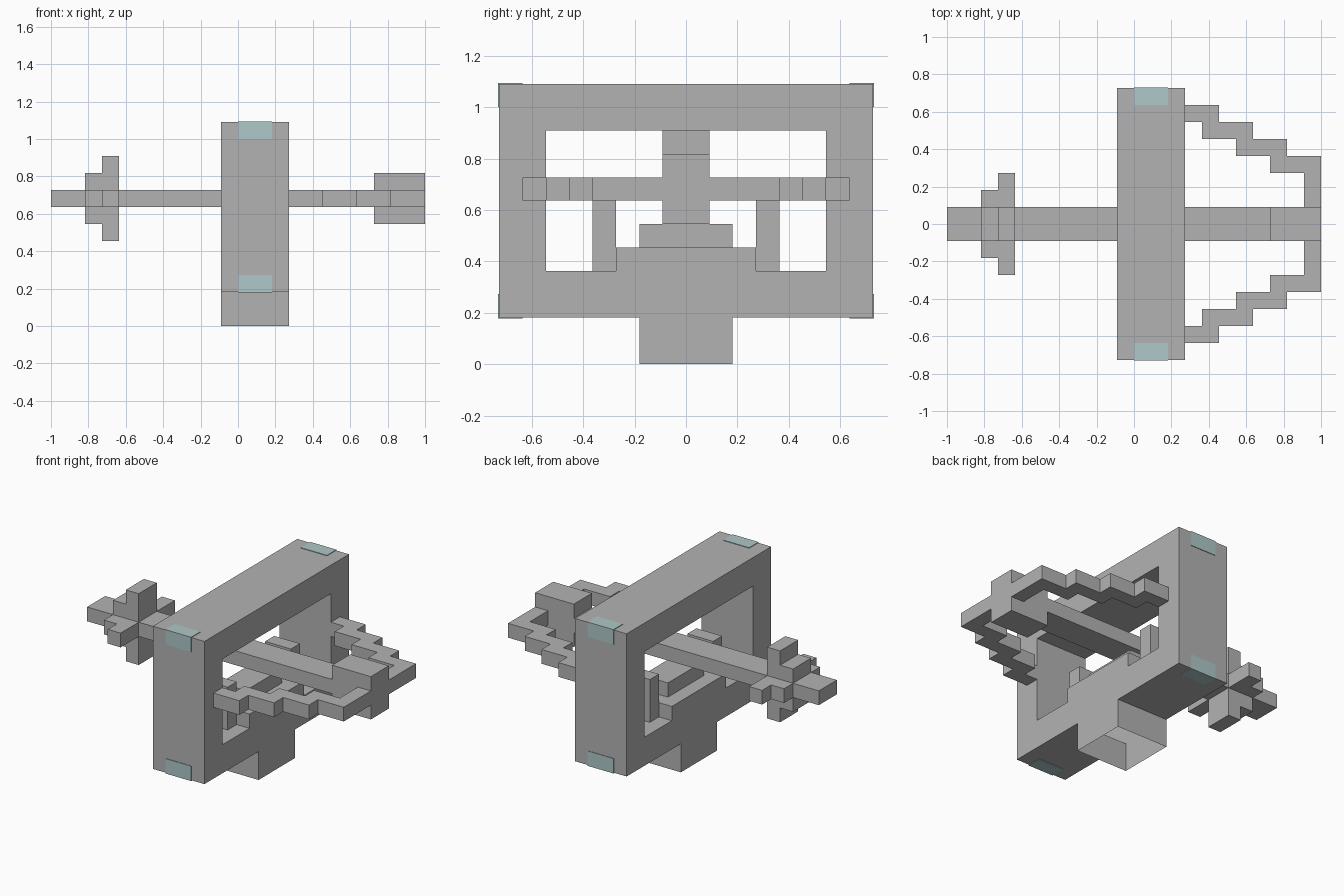
import bpy
import bmesh
from mathutils import Vector

U = 1 / 11  # block size of the model's grid

cube = bpy.data.objects.get("Cube")
if cube:
    bpy.data.objects.remove(cube, do_unlink=True)


def make_material(name, rgb):
    mat = bpy.data.materials.new(name)
    mat.use_nodes = True
    mat.diffuse_color = (*rgb, 1)
    mat.node_tree.nodes["Principled BSDF"].inputs["Base Color"].default_value = (*rgb, 1)
    return mat


grey = make_material("hull grey", (0.45, 0.45, 0.45))
teal = make_material("pale teal", (0.43, 0.58, 0.58))


def add_object(name, bm, mat, mirror=False):
    mesh = bpy.data.meshes.new(name)
    bm.to_mesh(mesh)
    bm.free()
    mesh.materials.append(mat)
    obj = bpy.data.objects.new(name, mesh)
    bpy.context.collection.objects.link(obj)
    if mirror:
        mod = obj.modifiers.new("Mirror", "MIRROR")
        mod.use_axis = (False, True, False)
    return obj


def box(name, x, y, z, mat=grey, mirror=False):
    """Box from (low, high) pairs in grid units."""
    bm = bmesh.new()
    bmesh.ops.create_cube(bm, size=1)
    for v in bm.verts:
        v.co = Vector([(r[0] + r[1]) / 2 + c * (r[1] - r[0])
                       for c, r in zip(v.co, (x, y, z))]) * U
    return add_object(name, bm, mat, mirror)


def prism(loops, to_point, depth):
    """Fill outline loops (inner ones are holes) and extrude them."""
    bm = bmesh.new()
    edges = []
    for loop in loops:
        vs = [bm.verts.new(Vector(to_point(a, b)) * U) for a, b in loop]
        edges += [bm.edges.new((vs[i - 1], vs[i])) for i in range(len(vs))]
    bmesh.ops.triangle_fill(bm, edges=edges, use_beauty=True, normal=Vector(depth).normalized())
    ext = bmesh.ops.extrude_face_region(bm, geom=bm.faces[:], use_keep_orig=True)
    moved = [g for g in ext["geom"] if isinstance(g, bmesh.types.BMVert)]
    bmesh.ops.translate(bm, verts=moved, vec=Vector(depth) * U)
    bmesh.ops.recalc_face_normals(bm, faces=bm.faces[:])
    return bm


def both_sides(half):
    """Complete a symmetric outline from its +y half."""
    return half + [(-a, b) for a, b in reversed(half)]


# Upright frame with its window and foot; the foot is open underneath
outer = both_sides([(2, 0), (2, 2), (8, 2), (8, 12)])
window = both_sides([(3, 5), (3, 4), (6, 4), (6, 10)])
bm = prism([outer, window], lambda a, b: (-1, a, b), (4, 0, 0))
open_faces = [f for f in bm.faces if all(abs(v.co.z) < 0.001 for v in f.verts)]
bmesh.ops.delete(bm, geom=open_faces, context="FACES_ONLY")
add_object("frame", bm, grey)

# Console and side posts standing in the window
box("console", (0, 2), (-2, 2), (5, 6))
box("window_posts", (0, 2), (3, 4), (4, 7), mirror=True)

# Long central beam and the block at its tail
box("central_beam", (-11, 11), (-1, 1), (7, 8))
box("tail_block", (8, 11), (-1, 1), (6, 9))

# Cross-shaped stepped fins on the nose
for x0, side, low, high in ((-9, 2, 6, 9), (-8, 3, 5, 10)):
    span = (x0, x0 + 1)
    box("nose_side_fin", span, (1, side), (7, 8), mirror=True)
    box("nose_top_fin", span, (-1, 1), (8, high))
    box("nose_bottom_fin", span, (-1, 1), (low, 7))

# Stepped arms joining the frame to the tail
arm = [(3, 7)]
for i in range(4):
    arm += [(5 + 2 * i, 7 - i), (5 + 2 * i, 6 - i)]
arm[-1] = (11, 1)
arm += [(10, 1), (10, 3)]
for i in range(3):
    arm += [(8 - 2 * i, 3 + i), (8 - 2 * i, 4 + i)]
arm.append((3, 6))
add_object("stepped_arms", prism([arm], lambda a, b: (a, b, 7), (0, 0, 1)), grey, mirror=True)

# Pale lamps wrapping the four corners of the frame
T = 0.04
for label, flat, upright in (("upper", (12, 12 + T), (11, 12 + T)),
                             ("lower", (2 - T, 2), (2 - T, 3))):
    box(label + "_lamp_flat", (0, 2), (7, 8), flat, teal, mirror=True)
    box(label + "_lamp_side", (0, 2), (8, 8 + T), upright, teal, mirror=True)
